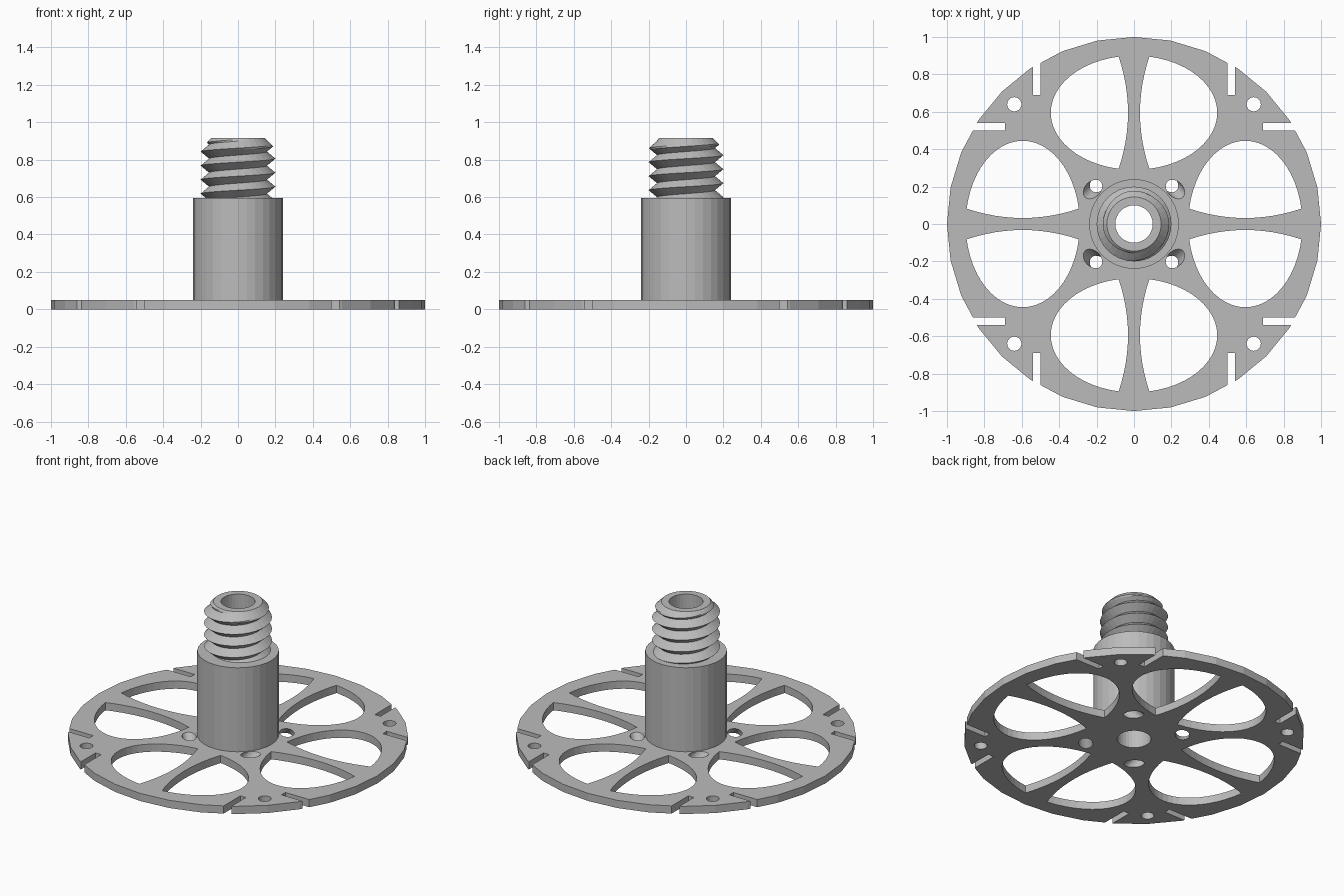
import bpy, bmesh
from math import sin, cos, pi, radians, acos, floor

cube = bpy.data.objects.get("Cube")
if cube:
    bpy.data.objects.remove(cube)

grey = bpy.data.materials.new("plain grey")
grey.use_nodes = True
grey.diffuse_color = (0.5, 0.5, 0.5, 1)
grey.node_tree.nodes["Principled BSDF"].inputs["Base Color"].default_value = (0.5, 0.5, 0.5, 1)

SIDES = 32
PLATE = 0.05      # plate thickness
HUB_TOP = 0.595
TOP = 0.915
BORE = 0.1


def make_object(name, bm):
    bmesh.ops.remove_doubles(bm, verts=bm.verts, dist=1e-5)
    bmesh.ops.recalc_face_normals(bm, faces=bm.faces)
    mesh = bpy.data.meshes.new(name)
    bm.to_mesh(mesh)
    bm.free()
    mesh.materials.append(grey)
    obj = bpy.data.objects.new(name, mesh)
    bpy.context.collection.objects.link(obj)
    return obj


def circle(x, y, r, n=SIDES):
    return [(x + r * cos(2 * pi * i / n), y + r * sin(2 * pi * i / n)) for i in range(n)]


def prism(bm, outline, z0, z1, lean=(0, 0)):
    """Extrude an outline from z0 to z1; lean shifts it sideways per unit height."""
    rings = [[bm.verts.new((x + lean[0] * (z - PLATE / 2), y + lean[1] * (z - PLATE / 2), z))
              for x, y in outline] for z in (z0, z1)]
    n = len(outline)
    bm.faces.new(rings[0][::-1])
    bm.faces.new(rings[1])
    for i in range(n):
        j = (i + 1) % n
        bm.faces.new((rings[0][i], rings[0][j], rings[1][j], rings[1][i]))


def bridge_rows(bm, rows, shift=0):
    """Join rows of vertices round the axis; shift is the helix row offset at the seam."""
    n = len(rows[0])
    for k in range(len(rows) - 1):
        for j in range(n):
            if j < n - 1:
                a, b = rows[k][j + 1], rows[k + 1][j + 1]
            else:
                if k + 1 + shift >= len(rows):
                    continue
                a, b = rows[k + shift][0], rows[k + 1 + shift][0]
            bm.faces.new((rows[k][j], a, b, rows[k + 1][j]))


# Cutters for the plate
cut = bmesh.new()
Z0, Z1 = -0.04, 0.09
prism(cut, circle(0, 0, BORE), Z0, Z1)

# One half window: elliptical outside, curved spoke on the inside
end = acos(0.082 / 0.445)
window = [(0.445 * cos(end * t / 12), 0.595 + 0.305 * sin(end * t / 12)) for t in range(-12, 13)]
window += [(0.032 + 0.05 * (t / 6) ** 2, 0.595 + 0.3 * t / 6) for t in range(5, -6, -1)]
for sx in (1, -1):
    for sy in (1, -1):
        prism(cut, [(sx * x, sy * y) for x, y in window], Z0, Z1)
        prism(cut, [(sx * y, sy * x) for x, y in window], Z0, Z1)
        # Rim hole and its pair of slots
        prism(cut, [(sx * x, sy * y) for x, y in circle(0.64, 0.64, 0.038, 24)], Z0, Z1)
        slot = [(0.5, 0.69), (0.54, 0.69), (0.54, 1.1), (0.5, 1.1)]
        prism(cut, [(sx * x, sy * y) for x, y in slot], Z0, Z1)
        prism(cut, [(sx * y, sy * x) for x, y in slot], Z0, Z1)
        # Slanted hole beside the hub, stretched along its lean
        slanted = []
        for u, v in circle(0, 0, 0.042, 24):
            v *= 1.4
            slanted.append((sx * (0.203 + (u + v) * 0.707), sy * (0.203 + (u - v) * 0.707)))
        prism(cut, slanted, Z0, Z1, (sx * 0.7, -sy * 0.7))
cutter = make_object("plate_cutter", cut)
cutter.hide_render = True

# Spoked plate
bm = bmesh.new()
prism(bm, circle(0, 0, 1), 0, PLATE)
plate = make_object("spoked_plate", bm)
mod = plate.modifiers.new("cutouts", 'BOOLEAN')
mod.operation = 'DIFFERENCE'
mod.solver = 'EXACT'
mod.object = cutter
bpy.context.view_layer.update()
solid = bpy.data.meshes.new_from_object(plate.evaluated_get(bpy.context.evaluated_depsgraph_get()))
plate.modifiers.clear()
plate.data = solid
bpy.data.objects.remove(cutter)

# Hollow hub
bm = bmesh.new()
profile = [(BORE, PLATE), (0.24, PLATE), (0.24, HUB_TOP), (BORE, HUB_TOP), (BORE, PLATE)]
bridge_rows(bm, [[bm.verts.new((x, y, z)) for x, y in circle(0, 0, r)] for r, z in profile])
make_object("hub", bm)

# Threaded neck: helical rows of crests and roots, trimmed flat at both ends
PITCH, ROOT, CREST = 0.075, 0.155, 0.2
STEPS = 8         # rows per turn of thread


def thread_radius(z, turn):
    phase = (z - 0.843) / PITCH - turn + 0.5
    phase -= floor(phase)
    r = ROOT + (CREST - ROOT) * (1 - abs(2 * phase - 1))
    wave = ROOT + (CREST - ROOT) * abs(1 - 2 * abs(phase - 0.5))
    return min(wave, 0.145 + TOP - z, r if r > wave else wave)


bm = bmesh.new()
rows = []
count = int((TOP - HUB_TOP) / PITCH + 3) * STEPS
for k in range(count):
    row = []
    for j in range(SIDES):
        turn = j / SIDES
        z = 0.843 + PITCH * (turn - 5 + k / STEPS)
        z = max(HUB_TOP - 0.005, min(TOP, z))
        r = thread_radius(z, turn - 0.5)
        row.append(bm.verts.new((r * cos(2 * pi * turn), r * sin(2 * pi * turn), z)))
    rows.append(row)
bridge_rows(bm, rows, STEPS)
# Top rim and inner wall
inner = [[bm.verts.new((x, y, z)) for x, y in circle(0, 0, BORE)] for z in (TOP, HUB_TOP - 0.005)]
bridge_rows(bm, [rows[-1]] + inner)
bmesh.ops.remove_doubles(bm, verts=bm.verts, dist=1e-5)
bmesh.ops.dissolve_degenerate(bm, dist=1e-5, edges=bm.edges)
make_object("threaded_neck", bm)
